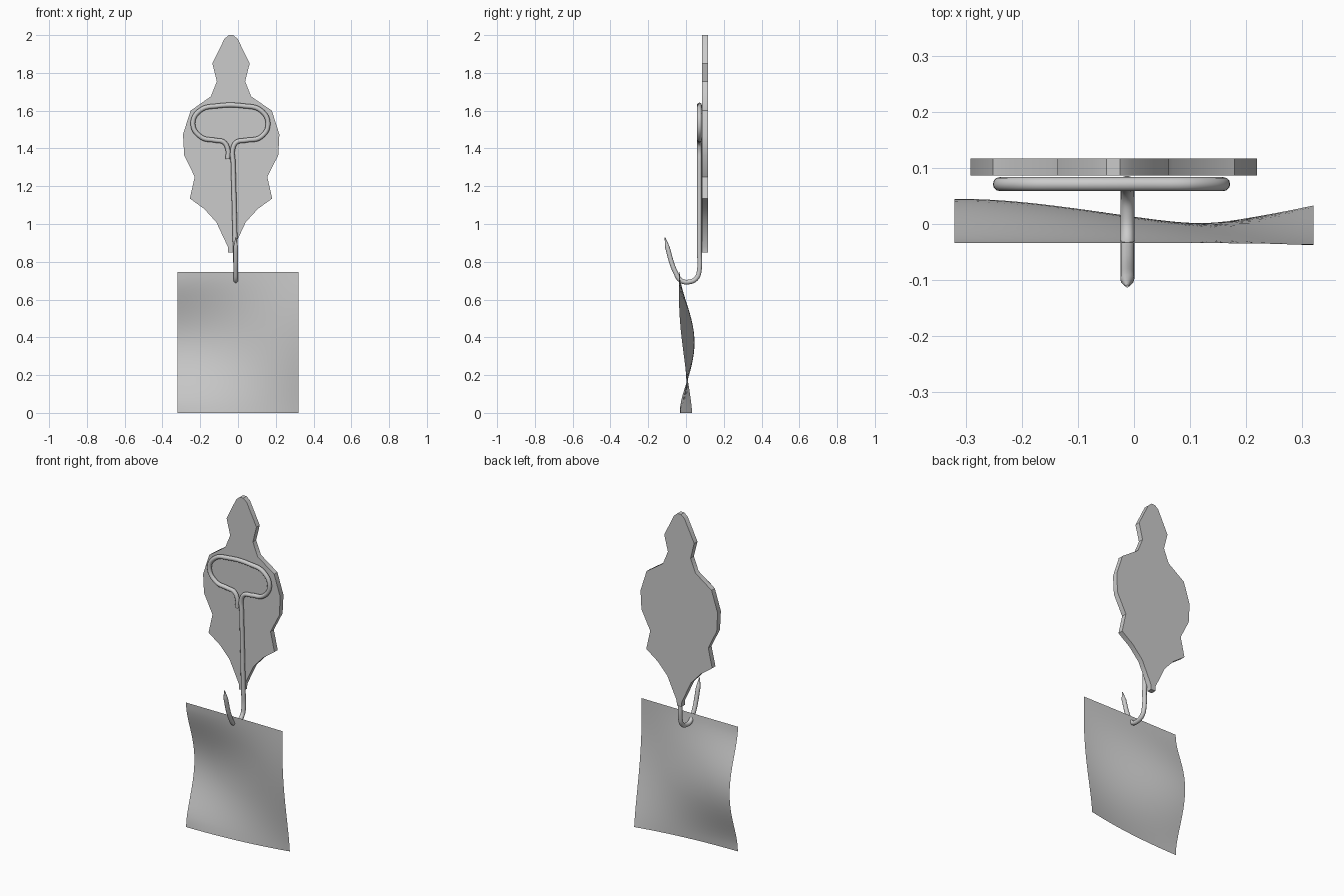
import bpy, bmesh

if "Cube" in bpy.data.objects:
    bpy.data.objects.remove(bpy.data.objects["Cube"])


def finish(name, bm, angle=None):
    bmesh.ops.recalc_face_normals(bm, faces=bm.faces)
    me = bpy.data.meshes.new(name)
    bm.to_mesh(me)
    bm.free()
    ob = bpy.data.objects.new(name, me)
    bpy.context.collection.objects.link(ob)
    bpy.context.view_layer.objects.active = ob
    ob.select_set(True)
    bpy.ops.object.shade_smooth_by_angle(angle=angle or 0.7)
    ob.select_set(False)
    return ob


# Flat ornamental backplate: half outline as (half width, z), mirrored about CX
CX = -0.037
half = [(0.015, 0.85), (0.017, 0.88), (0.078, 1.01), (0.142, 1.08), (0.218, 1.135),
        (0.192, 1.25), (0.246, 1.363), (0.252, 1.475), (0.212, 1.60),
        (0.107, 1.675), (0.075, 1.755), (0.099, 1.85), (0.035, 1.98), (0.012, 2.0)]
outline = [(CX + w, z) for w, z in half] + [(CX - w, z) for w, z in reversed(half)]
bm = bmesh.new()
face = bm.faces.new([bm.verts.new((x, 0.086, z)) for x, z in outline])
ext = bmesh.ops.extrude_face_region(bm, geom=[face])
for v in ext["geom"]:
    if isinstance(v, bmesh.types.BMVert):
        v.co.y = 0.117
plate = finish("backplate", bm, 0.6)
for v in plate.data.vertices:  # plate leans slightly wider on its left shoulder
    if 1.3 < v.co.z < 1.65:
        v.co.x += 0.004 if v.co.x > 0 else -0.002

# Bent wire: short end, oval loop, long stem and pointed hook (x, y, z, radius)
W = 0.071
path = [(-0.054, W, 1.345), (-0.054, W, 1.395), (-0.075, W, 1.433), (-0.12, W, 1.443),
        (-0.195, W, 1.46), (-0.239, W, 1.53), (-0.20, W, 1.602), (-0.11, W, 1.625),
        (0.03, W, 1.625), (0.12, W, 1.602), (0.159, W, 1.53), (0.12, W, 1.46),
        (0.04, W, 1.443), (-0.008, W, 1.433), (-0.028, W, 1.395), (-0.026, W, 1.33),
        (-0.014, W, 0.85), (-0.012, W, 0.76), (-0.012, 0.057, 0.715),
        (-0.012, 0.02, 0.694), (-0.012, -0.025, 0.70), (-0.012, -0.056, 0.745),
        (-0.012, -0.098, 0.875), (-0.012, -0.111, 0.928)]
cu = bpy.data.curves.new("wire_hook", "CURVE")
cu.dimensions = "3D"
cu.bevel_depth = 0.0125
cu.bevel_resolution = 4
cu.resolution_u = 6
cu.use_fill_caps = True
sp = cu.splines.new("BEZIER")
sp.bezier_points.add(len(path) - 1)
for p, co in zip(sp.bezier_points, path):
    p.co = co
    p.handle_left_type = p.handle_right_type = "AUTO"
sp.bezier_points[-1].radius = 0.2
hook = bpy.data.objects.new("wire_hook", cu)
bpy.context.collection.objects.link(hook)

# Hanging sheet: gently rippled, smooth interpolation of a coarse depth grid
xs = [-0.32, -0.1, 0.1, 0.32]
zs = [0.0, 0.19, 0.37, 0.56, 0.745]
depth = [[-0.033, 0.012, 0.045, 0.010, -0.034],
         [-0.025, 0.010, 0.027, 0.0, -0.034],
         [-0.005, 0.002, -0.003, -0.02, -0.034],
         [0.033, 0.007, -0.02, -0.036, -0.036]]


def lagrange(ts, vals, t):
    total = 0
    for i, a in enumerate(ts):
        w = vals[i]
        for j, b in enumerate(ts):
            if j != i:
                w *= (t - b) / (a - b)
        total += w
    return total


N = 24
bm = bmesh.new()
grid = []
for i in range(N + 1):
    x = -0.32 + 0.64 * i / N
    row = []
    for j in range(N + 1):
        z = 0.745 * j / N
        y = lagrange(xs, [lagrange(zs, col, z) for col in depth], x)
        row.append(bm.verts.new((x, y, z)))
    grid.append(row)
for i in range(N):
    for j in range(N):
        bm.faces.new((grid[i][j], grid[i + 1][j], grid[i + 1][j + 1], grid[i][j + 1]))
finish("hanging_sheet", bm)
